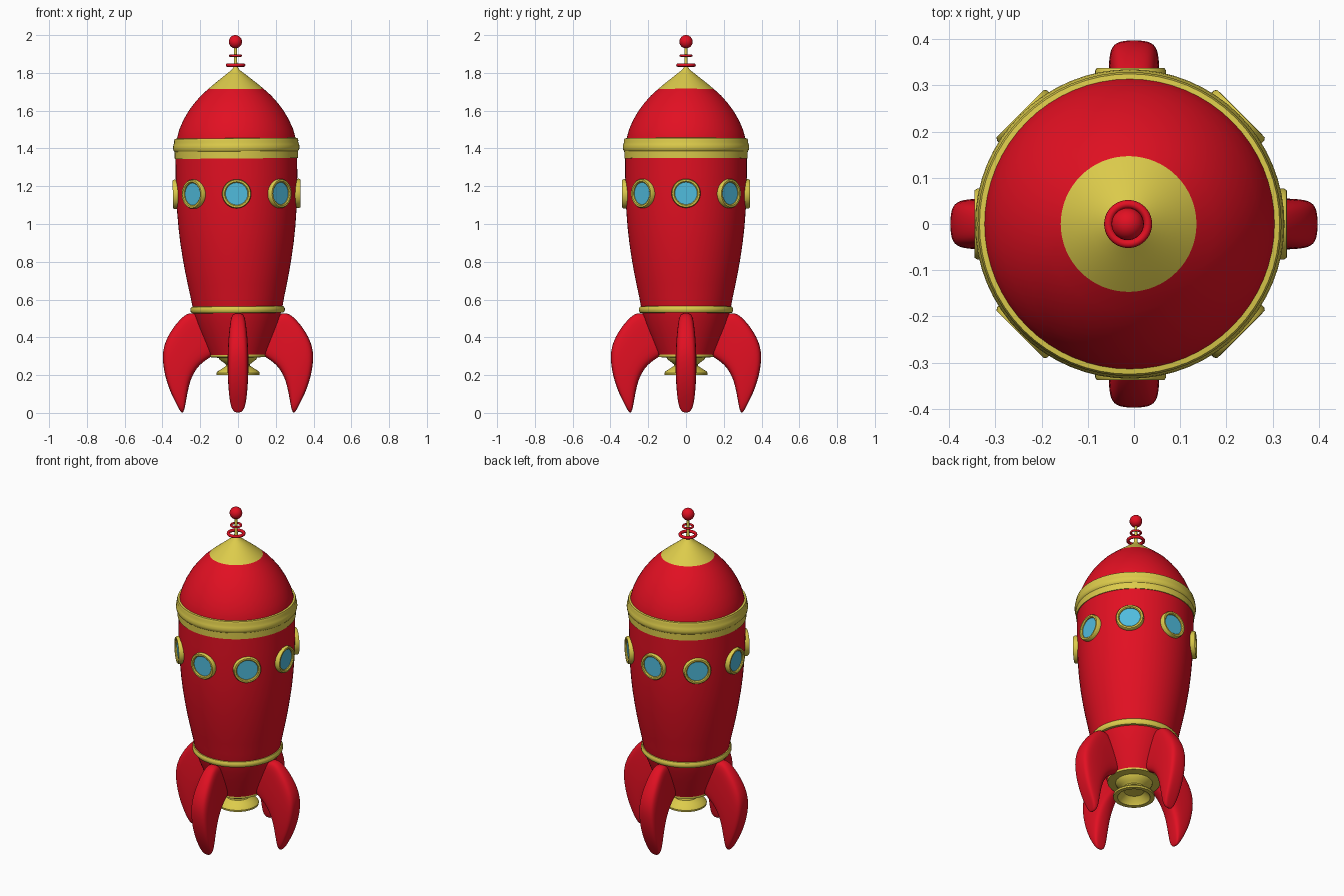
import bpy, bmesh, math
from mathutils import Matrix, Vector

if "Cube" in bpy.data.objects:
    bpy.data.objects.remove(bpy.data.objects["Cube"])


def material(name, rgb):
    m = bpy.data.materials.new(name)
    m.diffuse_color = (*rgb, 1)
    m.use_nodes = True
    m.node_tree.nodes["Principled BSDF"].inputs["Base Color"].default_value = m.diffuse_color
    return m


RED = material("red", (0.76, 0.005, 0.016))
GOLD = material("gold", (0.72, 0.60, 0.07))
GLASS = material("glass", (0.08, 0.50, 0.72))

# The hull leans very slightly towards -x
TILT = Matrix.Translation((0, 0, 0.25)) @ Matrix.Rotation(-0.008, 4, 'Y') @ Matrix.Translation((0, 0, -0.25))


def finish(name, bm, mat, angle=35):
    bmesh.ops.remove_doubles(bm, verts=bm.verts, dist=1e-5)
    bmesh.ops.recalc_face_normals(bm, faces=bm.faces)
    me = bpy.data.meshes.new(name)
    bm.to_mesh(me)
    bm.free()
    me.materials.append(mat)
    ob = bpy.data.objects.new(name, me)
    bpy.context.collection.objects.link(ob)
    bpy.ops.object.select_all(action='DESELECT')
    ob.select_set(True)
    bpy.context.view_layer.objects.active = ob
    bpy.ops.object.shade_smooth_by_angle(angle=math.radians(angle))
    return ob


def lathe(name, profile, mat, seg=64, closed=False, matrix=Matrix()):
    """Spin (radius, z) points around z."""
    bm = bmesh.new()
    rings = [[bm.verts.new((r * math.cos(2 * math.pi * i / seg), r * math.sin(2 * math.pi * i / seg), z))
              for i in range(seg)] for r, z in profile]
    pairs = list(zip(rings, rings[1:]))
    if closed:
        pairs.append((rings[-1], rings[0]))
    for a, b in pairs:
        for i in range(seg):
            j = (i + 1) % seg
            bm.faces.new((a[i], a[j], b[j], b[i]))
    bm.transform(TILT @ matrix)
    return finish(name, bm, mat)


def circle(major, z, minor, n=12):
    return [(major + minor * math.cos(2 * math.pi * k / n), z + minor * math.sin(2 * math.pi * k / n))
            for k in range(n)]


# Hull and nose
lathe("hull", [(0, 0.305), (0.145, 0.305), (0.168, 0.36), (0.192, 0.42), (0.215, 0.48), (0.235, 0.545),
               (0.247, 0.61), (0.262, 0.68), (0.276, 0.75), (0.288, 0.82), (0.300, 0.90), (0.309, 0.98),
               (0.316, 1.07), (0.320, 1.16), (0.322, 1.26), (0.322, 1.40)], RED)
lathe("nose", [(0.318, 1.40), (0.315, 1.45), (0.302, 1.50), (0.280, 1.55), (0.251, 1.60), (0.221, 1.64),
               (0.186, 1.68), (0.147, 1.715)], RED)
lathe("nose_cap", [(0.147, 1.715), (0.115, 1.742), (0.082, 1.768), (0.048, 1.795), (0.022, 1.815),
                   (0.010, 1.832), (0, 1.832)], GOLD)

# Gold bands
lathe("upper_band", [(0.31, 1.347), (0.326, 1.347), (0.327, 1.385), (0.333, 1.392), (0.335, 1.405),
                     (0.333, 1.420), (0.328, 1.432), (0.329, 1.442), (0.325, 1.453), (0.31, 1.455)],
      GOLD, closed=True)
lathe("lower_band", [(0.225, 0.528), (0.243, 0.530), (0.250, 0.540), (0.250, 0.552), (0.244, 0.563),
                     (0.230, 0.565)], GOLD, closed=True)

# Nozzle, hollow at the bottom
lathe("nozzle", [(0, 0.308), (0.146, 0.308), (0.146, 0.296), (0.102, 0.292), (0.098, 0.283), (0.075, 0.266),
                 (0.063, 0.256), (0.065, 0.248), (0.088, 0.233), (0.110, 0.219), (0.115, 0.211),
                 (0.114, 0.201), (0.090, 0.201), (0.082, 0.215), (0.055, 0.240), (0, 0.243)], GOLD)

# Antenna
lathe("antenna_rod", [(0, 1.81), (0.013, 1.81), (0.009, 1.85), (0.007, 1.95), (0, 1.95)], GOLD, 16)
lathe("antenna_lower_ring", circle(0.043, 1.841, 0.009), RED, 40, True)
lathe("antenna_upper_ring", circle(0.028, 1.891, 0.006), RED, 40, True)
lathe("antenna_ball", [(0.035 * math.sin(math.pi * k / 16), 1.965 - 0.035 * math.cos(math.pi * k / 16))
                       for k in range(17)], RED, 32)

# Eight portholes
for k in range(8):
    m = (Matrix.Translation((0, 0, 1.16)) @ Matrix.Rotation(k * math.pi / 4, 4, 'Z')
         @ Matrix.Rotation(math.pi / 2, 4, 'Y'))
    lathe(f"porthole_rim_{k + 1}", [(0.058, 0.30), (0.077, 0.30), (0.077, 0.332), (0.073, 0.338),
                                    (0.064, 0.338), (0.059, 0.333)], GOLD, 40, True, m)
    lathe(f"porthole_glass_{k + 1}", [(0, 0.327), (0.061, 0.327)], GLASS, 40, False, m)

# Four fins: rounded cross-sections between an outer and an inner edge
SECTIONS = [((0.19, 0.52), (0.10, 0.33), 0.038), ((0.262, 0.538), (0.140, 0.296), 0.042),
            ((0.310, 0.495), (0.180, 0.272), 0.048), ((0.358, 0.435), (0.218, 0.237), 0.054),
            ((0.408, 0.335), (0.250, 0.178), 0.057), ((0.390, 0.195), (0.265, 0.115), 0.053),
            ((0.352, 0.095), (0.275, 0.062), 0.046), ((0.318, 0.032), (0.282, 0.024), 0.037),
            ((0.302, 0.001), (0.291, 0.000), 0.018)]
N = 16


def power(v):
    return math.copysign(abs(v) ** 0.55, v)


for k, side in enumerate(("right", "back", "left", "front")):
    bm = bmesh.new()
    rings = []
    for outer, inner, hw in SECTIONS:
        o, i = Vector((outer[0], 0, outer[1])), Vector((inner[0], 0, inner[1]))
        mid, half = (o + i) / 2, (o - i) / 2
        rings.append([bm.verts.new(mid + half * power(math.cos(2 * math.pi * a / N))
                                   + Vector((0, hw * power(math.sin(2 * math.pi * a / N)), 0)))
                      for a in range(N)])
    for a, b in zip(rings, rings[1:]):
        for i in range(N):
            j = (i + 1) % N
            bm.faces.new((a[i], a[j], b[j], b[i]))
    bm.faces.new(rings[0])
    bm.faces.new(rings[-1])
    bm.transform(Matrix.Rotation(k * math.pi / 2, 4, 'Z'))
    fin = finish(f"{side}_fin", bm, RED, 180)
    sub = fin.modifiers.new("smooth", 'SUBSURF')
    sub.levels = sub.render_levels = 2
